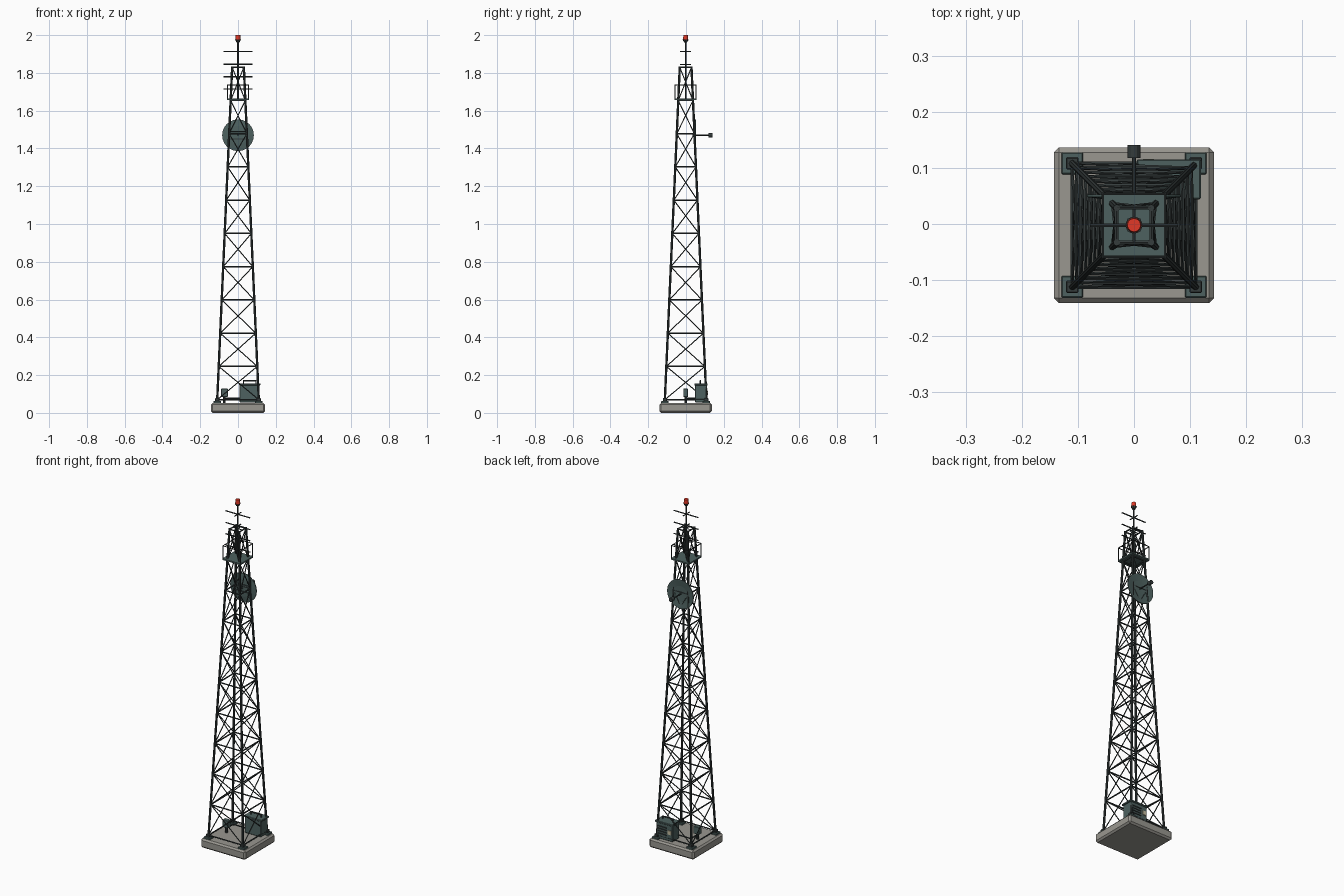
import bpy, bmesh, math
from mathutils import Vector, Matrix

if "Cube" in bpy.data.objects:
    bpy.data.objects.remove(bpy.data.objects["Cube"])

OFF = Vector((0, -0.002, 0))


def mat(name, rgb):
    m = bpy.data.materials.new(name)
    m.diffuse_color = (*rgb, 1)
    m.use_nodes = True
    m.node_tree.nodes["Principled BSDF"].inputs["Base Color"].default_value = m.diffuse_color
    return m


STEEL = mat("dark_steel", (0.035, 0.045, 0.045))
PAINT = mat("grey_green_paint", (0.075, 0.12, 0.115))
CONCRETE = mat("concrete", (0.32, 0.31, 0.28))
RED = mat("red_lens", (0.75, 0.04, 0.02))
PALE = mat("pale_plate", (0.55, 0.5, 0.35))


def finish(bm, name, material, bevel=0):
    me = bpy.data.meshes.new(name)
    bmesh.ops.translate(bm, verts=bm.verts, vec=OFF)
    bmesh.ops.recalc_face_normals(bm, faces=bm.faces)
    bm.to_mesh(me)
    bm.free()
    ob = bpy.data.objects.new(name, me)
    bpy.context.collection.objects.link(ob)
    me.materials.append(material)
    if bevel:
        b = ob.modifiers.new("bevel", 'BEVEL')
        b.width = bevel
        b.segments = 1
    return ob


def add_rod(bm, a, b, r, r2=None, sides=6):
    a, b = Vector(a), Vector(b)
    d = b - a
    m = Matrix.Translation((a + b) / 2) @ d.to_track_quat('Z', 'Y').to_matrix().to_4x4()
    bmesh.ops.create_cone(bm, cap_ends=True, segments=sides, radius1=r,
                          radius2=r if r2 is None else r2, depth=d.length, matrix=m)


def add_box(bm, lo, hi):
    lo, hi = Vector(lo), Vector(hi)
    m = Matrix.Translation((lo + hi) / 2) @ Matrix.Diagonal((*(hi - lo), 1))
    bmesh.ops.create_cube(bm, size=1, matrix=m)


def rods(name, segs, r, material=STEEL, sides=6):
    bm = bmesh.new()
    for a, b in segs:
        add_rod(bm, a, b, r, sides=sides)
    return finish(bm, name, material)


def boxes(name, items, material=PAINT, bevel=0):
    bm = bmesh.new()
    for lo, hi in items:
        add_box(bm, lo, hi)
    return finish(bm, name, material, bevel)


CORNERS = [(-1, -1), (1, -1), (1, 1), (-1, 1)]
PAIRS = [(CORNERS[i], CORNERS[(i + 1) % 4]) for i in range(4)]
LEVELS = [0.07 + 0.176 * i for i in range(11)]


def node(c, z):
    h = 0.110 + (0.031 - 0.110) * (z - 0.07) / 1.76
    return Vector((c[0] * h, c[1] * h, z))


# Foundation slab and stepped feet
boxes("foundation_slab", [((-0.143, -0.1385, 0), (0.143, 0.1385, 0.053))], CONCRETE, 0.009)
boxes("foot_plates", [((x * 0.11 - 0.0195, y * 0.11 - 0.0195, 0.05),
                       (x * 0.11 + 0.0195, y * 0.11 + 0.0195, 0.063)) for x, y in CORNERS], PAINT, 0.002)
boxes("foot_blocks", [((x * 0.11 - 0.011, y * 0.11 - 0.011, 0.06),
                       (x * 0.11 + 0.011, y * 0.11 + 0.011, 0.078)) for x, y in CORNERS], STEEL, 0.002)

# Lattice tower
rods("tower_legs", [(node(c, 0.06), node(c, 1.834)) for c in CORNERS], 0.0062, sides=8)
rods("horizontal_girts", [(node(a, z), node(b, z)) for z in LEVELS for a, b in PAIRS], 0.004)
rods("cross_braces", [s for lo, hi in zip(LEVELS, LEVELS[1:]) for a, b in PAIRS
                      for s in ((node(a, lo), node(b, hi)), (node(b, lo), node(a, hi)))], 0.0028)

# Service platform and railing
boxes("platform_deck", [((-0.058, -0.058, 1.656), (0.058, 0.058, 1.664))])
R, RT = 0.056, 1.737
rail = [((x * R, y * R, 1.66), (x * R, y * R, RT)) for x, y in CORNERS]
rail += [((a[0] * R, a[1] * R, RT), (b[0] * R, b[1] * R, RT)) for a, b in PAIRS]
rods("platform_railing", rail, 0.0025)

# Mast with antenna elements
rods("mast", [((0, 0, 1.66), (0, 0, 1.97))], 0.0045, sides=8)
rods("antenna_elements", [((-0.078, 0, z), (0.078, 0, z)) for z in (1.715, 1.78, 1.845, 1.913)], 0.0036)
rods("antenna_cross_arms", [((0, -0.029, z), (0, 0.029, z)) for z in (1.845, 1.913)], 0.003)
rods("mast_stays", [((-0.031, 0, 1.83), (0.031, 0, 1.83)), ((0, -0.031, 1.83), (0, 0.031, 1.83))], 0.0028)

# Warning beacon
bm = bmesh.new()
add_rod(bm, (0, 0, 1.962), (0, 0, 1.976), 0.008, 0.016, 8)
finish(bm, "beacon_base", STEEL)
bm = bmesh.new()
add_rod(bm, (0, 0, 1.974), (0, 0, 2.0), 0.0135, 0.012, 12)
finish(bm, "beacon_lens", RED)

# Shallow dish on the back face, spun from a profile
bm = bmesh.new()
prof = [(0, 0.044), (0.05, 0.0455), (0.084, 0.050), (0.084, 0.055), (0.079, 0.055), (0.045, 0.050), (0, 0.048)]
vs = [bm.verts.new((r, y, 1.47)) for r, y in prof]
es = [bm.edges.new(p) for p in zip(vs, vs[1:])]
bmesh.ops.spin(bm, geom=vs + es, cent=(0, 0, 1.47), axis=(0, 1, 0),
               angle=math.tau, steps=24, use_duplicate=False)
bmesh.ops.remove_doubles(bm, verts=bm.verts, dist=1e-5)
finish(bm, "dish_reflector", PAINT)
rods("dish_feed_arm", [((0, 0.036, 1.47), (0, 0.125, 1.47))], 0.0035, sides=8)
rods("dish_feed_horn", [((0, 0.12, 1.47), (0, 0.1425, 1.47))], 0.0115, sides=12)
rods("dish_mount", [((-0.045, 0.043, z), (0.045, 0.043, z)) for z in (1.45, 1.49)], 0.003)

# Equipment cabinet with roof, louvres, plate and top rail
boxes("cabinet_body", [((0.008, 0.050, 0.055), (0.113, 0.113, 0.148))], PAINT, 0.003)
boxes("cabinet_roof", [((0.005, 0.046, 0.146), (0.119, 0.117, 0.156))], PAINT, 0.002)
boxes("cabinet_louvres", [((0.047, 0.111, z), (0.103, 0.117, z + 0.006))
                          for z in (0.082, 0.096, 0.110, 0.124)], STEEL)
boxes("cabinet_plate", [((0.016, 0.111, 0.095), (0.036, 0.118, 0.118))], PALE)
rods("cabinet_top_rail", [((0.03, 0.078, 0.15), (0.03, 0.078, 0.171)), ((0.095, 0.078, 0.15), (0.095, 0.078, 0.171)),
                          ((0.027, 0.078, 0.171), (0.098, 0.078, 0.171))], 0.0035)

# Small junction box on a post, conduit to the cabinet
boxes("junction_box", [((-0.090, -0.012, 0.085), (-0.054, 0.013, 0.128))], PAINT, 0.002)
rods("junction_post", [((-0.072, 0, 0.05), (-0.072, 0, 0.09))], 0.007, sides=8)
rods("conduit", [((-0.072, 0, 0.078), (-0.072, 0.06, 0.078)), ((-0.072, 0.06, 0.078), (0.02, 0.06, 0.078))], 0.004)
